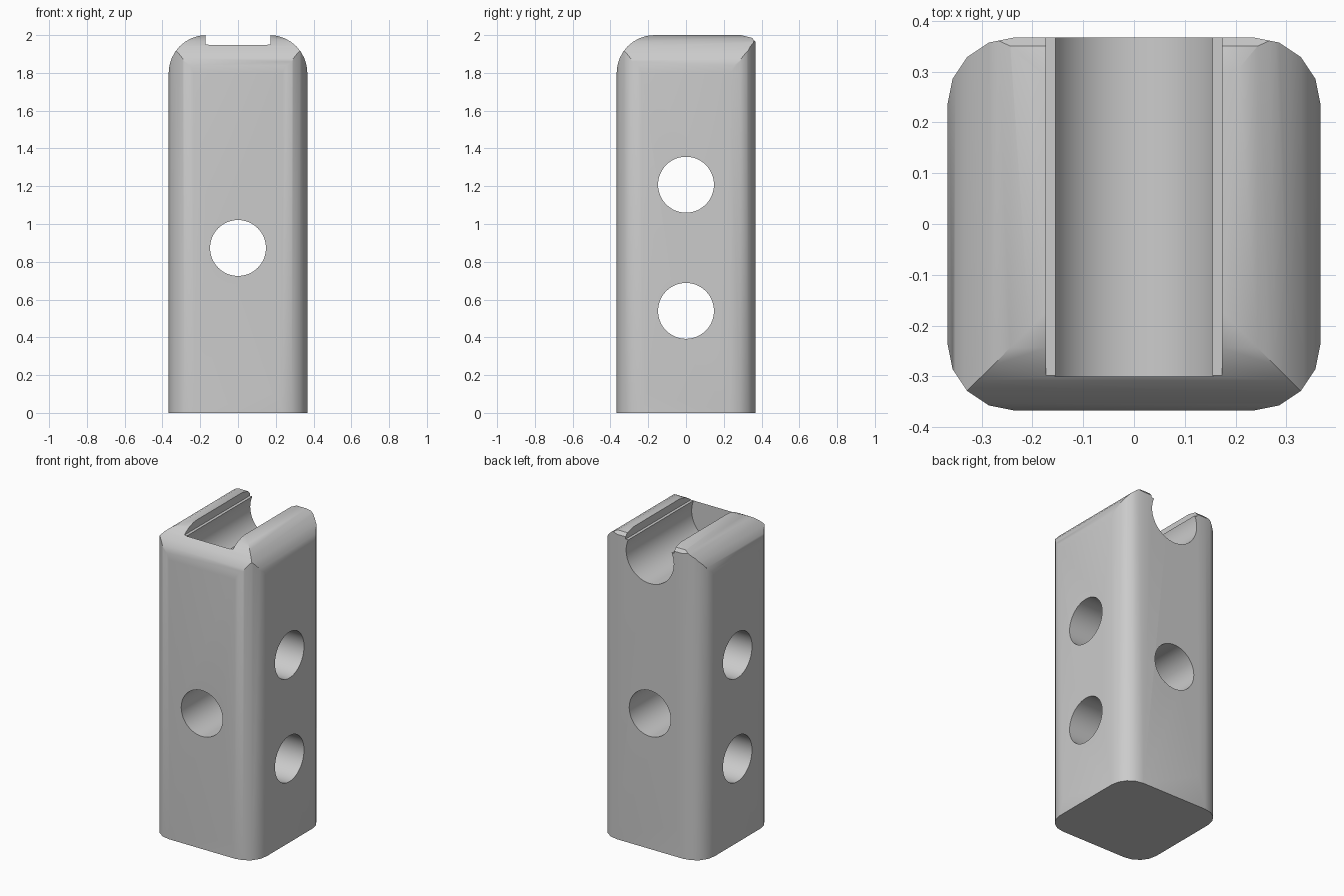
import bpy
import bmesh
from math import cos, sin, pi, radians
from mathutils import Matrix, Vector

if "Cube" in bpy.data.objects:
    bpy.data.objects.remove(bpy.data.objects["Cube"], do_unlink=True)

HALF = 0.367      # half width of the block
TOP = 2.0
CORNER = 0.132    # radius of the upright corners
FILLET = 0.2      # radius of the rounded top edges

grey = bpy.data.materials.new("plain grey")
grey.use_nodes = True
grey.diffuse_color = (0.6, 0.6, 0.6, 1)
grey.node_tree.nodes["Principled BSDF"].inputs["Base Color"].default_value = (0.6, 0.6, 0.6, 1)


def arc(cu, cv, r, start, end, steps):
    """Points on an arc, angles in degrees."""
    angles = [radians(start + (end - start) * i / steps) for i in range(steps + 1)]
    return [(cu + r * cos(a), cv + r * sin(a)) for a in angles]


def prism(name, outline, axis, low, high):
    """Extrude an outline along one axis; the outline lies in the other two."""
    place = {"x": lambda u, v, w: Vector((w, u, v)),
             "y": lambda u, v, w: Vector((u, w, v)),
             "z": lambda u, v, w: Vector((u, v, w))}[axis]
    bm = bmesh.new()
    face = bm.faces.new([bm.verts.new(place(u, v, low)) for u, v in outline])
    grown = bmesh.ops.extrude_face_region(bm, geom=[face])["geom"]
    moved = [g for g in grown if isinstance(g, bmesh.types.BMVert)]
    bmesh.ops.translate(bm, verts=moved, vec=place(0, 0, high - low))
    bmesh.ops.recalc_face_normals(bm, faces=bm.faces)
    mesh = bpy.data.meshes.new(name)
    bm.to_mesh(mesh)
    bm.free()
    mesh.materials.append(grey)
    obj = bpy.data.objects.new(name, mesh)
    bpy.context.collection.objects.link(obj)
    return obj


def combine(target, cutter, operation):
    """Apply a boolean and throw the cutter away."""
    cutter.hide_render = True
    bpy.context.view_layer.objects.active = target
    mod = target.modifiers.new("cut", "BOOLEAN")
    mod.operation = operation
    mod.solver = "EXACT"
    mod.object = cutter
    bpy.ops.object.modifier_apply(modifier=mod.name)
    bpy.data.objects.remove(cutter, do_unlink=True)


# Upright block with rounded corners
c = HALF - CORNER
footprint = []
for i, (sx, sy) in enumerate([(1, 1), (-1, 1), (-1, -1), (1, -1)]):
    footprint += arc(sx * c, sy * c, CORNER, 90 * i, 90 * i + 90, 4)
block = prism("block", footprint, "z", 0, TOP)

# Rounded top: left and right edges, then the front edge and the small back edge
f, z = HALF - FILLET, TOP - FILLET
sides = [(-HALF, -1), (HALF, -1)] + arc(f, z, FILLET, 0, 90, 8) + arc(-f, z, FILLET, 90, 180, 8)
combine(block, prism("side_rounding", sides, "y", -1, 1), "INTERSECT")
ends = [(-HALF, -1), (HALF, -1), (HALF, 1.965), (0.35, 1.985), (0.29, TOP)]
ends += arc(-f, z, FILLET, 90, 180, 8)
combine(block, prism("end_rounding", ends, "x", -1, 1), "INTERSECT")

# Round channel open at the back, with a wider slot above it
channel = arc(0, 1.88, 0.17, 0, 360, 48)[:-1]
combine(block, prism("channel_cutter", channel, "y", -0.3, 1), "DIFFERENCE")
slot = [(-0.173, 1.95), (0.173, 1.95), (0.173, 2.2), (-0.173, 2.2)]
combine(block, prism("slot_cutter", slot, "y", -0.3, 1), "DIFFERENCE")

# Through holes: one front to back, two side to side
for axis, height in [("y", 0.873), ("x", 0.54), ("x", 1.208)]:
    hole = arc(0, height, 0.148, 0, 360, 48)[:-1]
    combine(block, prism("hole_cutter", hole, axis, -1, 1), "DIFFERENCE")

bpy.ops.object.select_all(action="DESELECT")
block.select_set(True)
bpy.context.view_layer.objects.active = block
bpy.ops.object.shade_smooth_by_angle(angle=radians(30))
